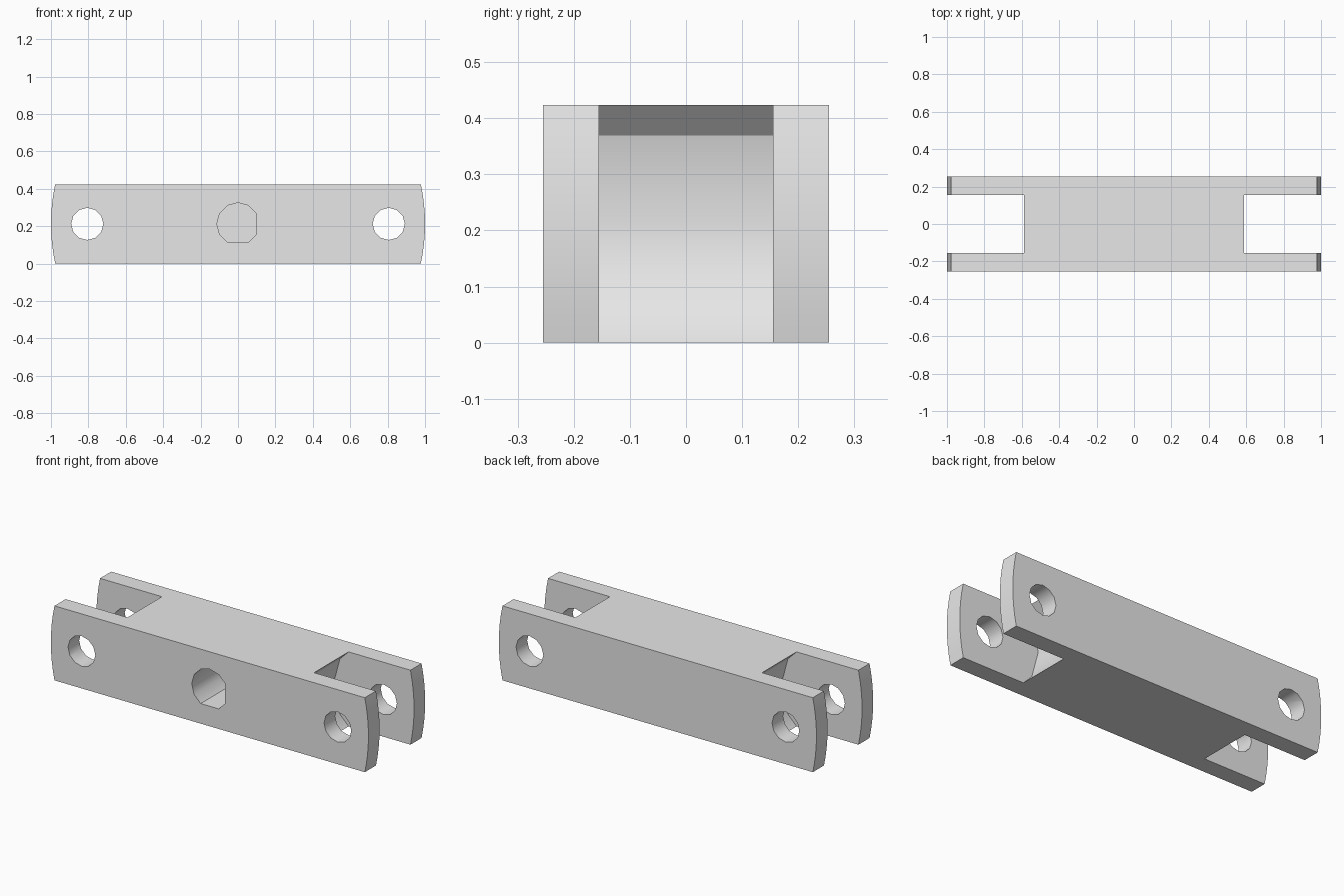
import bpy
import bmesh
from math import asin, cos, pi, radians, sin

cube = bpy.data.objects.get("Cube")
if cube:
    bpy.data.objects.remove(cube, do_unlink=True)

HEIGHT, HALF_DEPTH, HALF_GAP = 0.424, 0.255, 0.155
MID = HEIGHT / 2
PIN_X = 0.806

grey = bpy.data.materials.new("plain_grey")
grey.use_nodes = True
grey.diffuse_color = (0.8, 0.8, 0.8, 1)
grey.node_tree.nodes["Principled BSDF"].inputs["Base Color"].default_value = (0.8, 0.8, 0.8, 1)


def prism(name, profile, y0, y1):
    """Extrude an (x, z) profile along y."""
    bm = bmesh.new()
    face = bm.faces.new([bm.verts.new((x, y0, z)) for x, z in profile])
    out = bmesh.ops.extrude_face_region(bm, geom=[face])
    moved = [v for v in out["geom"] if isinstance(v, bmesh.types.BMVert)]
    bmesh.ops.translate(bm, verts=moved, vec=(0, y1 - y0, 0))
    bmesh.ops.recalc_face_normals(bm, faces=bm.faces)
    mesh = bpy.data.meshes.new(name)
    bm.to_mesh(mesh)
    bm.free()
    mesh.materials.append(grey)
    obj = bpy.data.objects.new(name, mesh)
    bpy.context.collection.objects.link(obj)
    return obj


def ring(cx, radius, steps):
    """Points of a twelve-sided circle at mid height."""
    return [(cx + radius * cos(k * pi / 6), MID + radius * sin(k * pi / 6)) for k in steps]


# Link body with gently rounded ends
swing = asin(MID)
right_end = [(cos(a), MID + sin(a)) for a in (swing * (i / 4 - 1) for i in range(9))]
left_end = [(-x, HEIGHT - z) for x, z in right_end]
body = prism("link_body", right_end + left_end, -HALF_DEPTH, HALF_DEPTH)

# Fork slots with hollowed inner walls, and pin holes
cutters = []
for side in (1, -1):
    arc = ring(PIN_X, 0.315, range(4, 9))
    slot = [(1.2, arc[0][1])] + arc + [(1.2, arc[-1][1])]
    cutters.append(prism("slot_cutter", [(side * x, z) for x, z in slot], -HALF_GAP, HALF_GAP))
    cutters.append(prism("pin_cutter", ring(side * PIN_X, 0.086, range(12)), -0.4, 0.4))

# Blind keyed socket in the front, flat on its right and bottom
socket = ring(0, 0.113, [k for k in range(12) if k not in (0, 9)])
cutters.append(prism("socket_cutter", socket, -0.4, HALF_GAP))

bpy.ops.object.select_all(action="DESELECT")
body.select_set(True)
bpy.context.view_layer.objects.active = body
for cutter in cutters:
    cutter.hide_render = True
    mod = body.modifiers.new("cut", "BOOLEAN")
    mod.operation = "DIFFERENCE"
    mod.solver = "EXACT"
    mod.object = cutter
    bpy.ops.object.modifier_apply(modifier=mod.name)
    bpy.data.objects.remove(cutter, do_unlink=True)

bpy.ops.object.shade_smooth_by_angle(angle=radians(31))

# Crisp crease under the upper lip of each slot wall
for edge in body.data.edges:
    a, b = (body.data.vertices[i].co for i in edge.vertices)
    if min(a.z, b.z) > 0.36 and max(a.z, b.z) < 0.38 and abs(a.y - b.y) > 0.2:
        edge.use_edge_sharp = True
